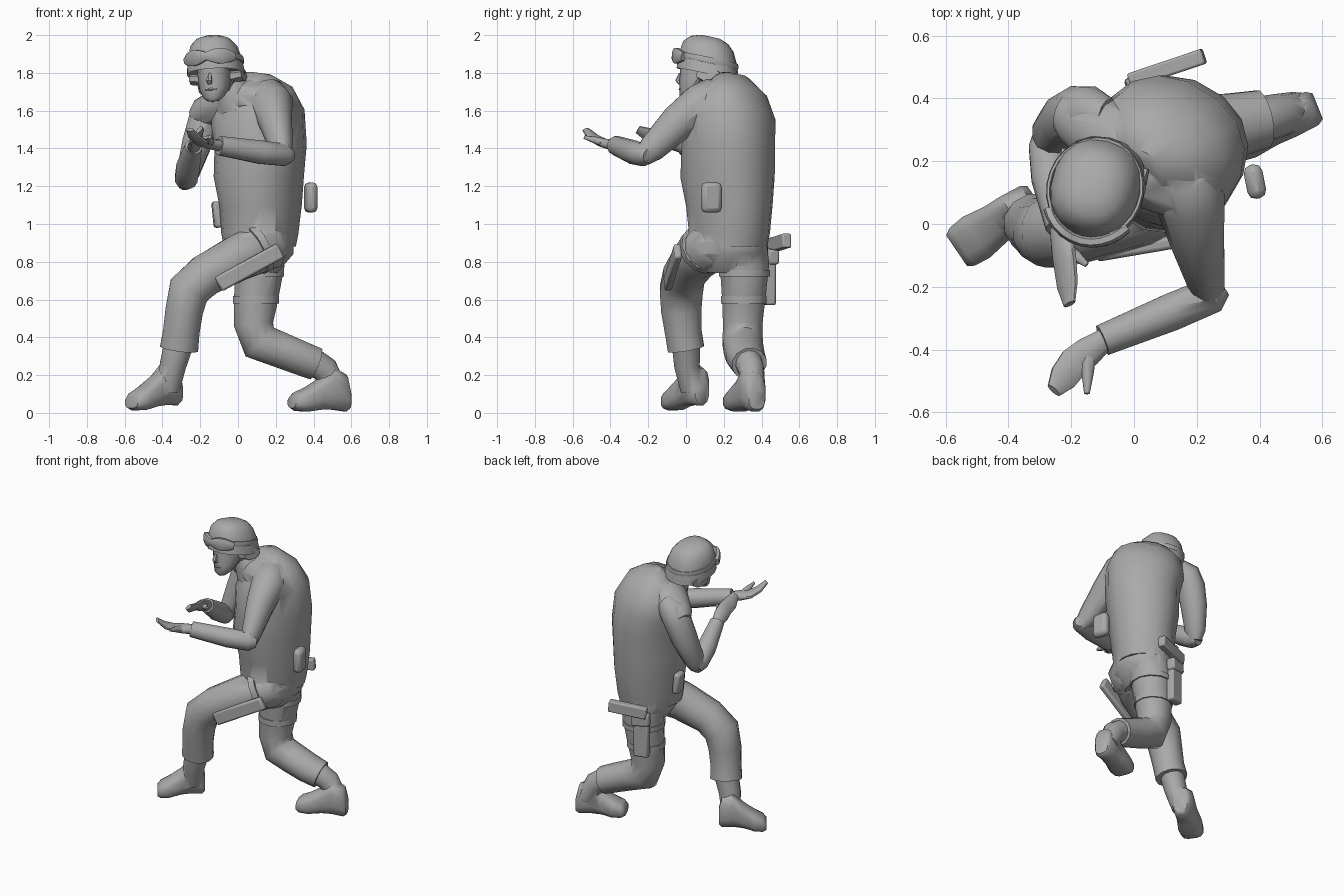
import bpy, bmesh, math
from mathutils import Vector, Matrix

if "Cube" in bpy.data.objects:
    bpy.data.objects.remove(bpy.data.objects["Cube"], do_unlink=True)

grey = bpy.data.materials.new("plain grey")
grey.use_nodes = True
GREY = (0.4, 0.4, 0.4, 1)
grey.diffuse_color = GREY
grey.node_tree.nodes["Principled BSDF"].inputs["Base Color"].default_value = GREY

X, Y, Z = Vector((1, 0, 0)), Vector((0, 1, 0)), Vector((0, 0, 1))


def shade(obj):
    bpy.ops.object.select_all(action="DESELECT")
    obj.select_set(True)
    bpy.context.view_layer.objects.active = obj
    bpy.ops.object.shade_smooth_by_angle(angle=math.radians(50))


def finish(name, bm, matrix=None, bevel=0):
    """Turn a bmesh into a shaded, coloured object."""
    bmesh.ops.recalc_face_normals(bm, faces=bm.faces)
    if matrix:
        bm.transform(matrix)
    mesh = bpy.data.meshes.new(name)
    bm.to_mesh(mesh)
    bm.free()
    mesh.materials.append(grey)
    obj = bpy.data.objects.new(name, mesh)
    bpy.context.collection.objects.link(obj)
    if bevel:
        mod = obj.modifiers.new("soft edges", "BEVEL")
        mod.width, mod.segments = bevel, 2
    shade(obj)
    return obj


def weld(name, base, *parts):
    """Unite overlapping parts into one clean skin."""
    base.name = name
    bpy.context.view_layer.objects.active = base
    for part in parts:
        mod = base.modifiers.new("union", "BOOLEAN")
        mod.operation, mod.solver, mod.object = "UNION", "EXACT", part
        bpy.ops.object.modifier_apply(modifier=mod.name)
        bpy.data.objects.remove(part, do_unlink=True)
    shade(base)


def tube(name, rings, hint=X, normal=None, sides=12, power=1.0, matrix=None):
    """Loft oval rings (x, y, z, half width along hint, half depth)."""
    bm = bmesh.new()
    centres = [Vector(r[:3]) for r in rings]
    loops = []
    for i, ring in enumerate(rings):
        along = normal or (centres[min(i + 1, len(rings) - 1)] - centres[max(i - 1, 0)])
        along = along.normalized()
        side = (hint - along * hint.dot(along)).normalized()
        other = along.cross(side)
        loop = []
        for k in range(sides):
            t = math.tau * (k + 0.5) / sides
            c, s = math.cos(t), math.sin(t)
            c, s = (math.copysign(abs(v) ** power, v) for v in (c, s))
            loop.append(bm.verts.new(centres[i] + side * c * ring[3] + other * s * ring[-1]))
        loops.append(loop)
    for a, b in zip(loops, loops[1:]):
        for k in range(sides):
            n = (k + 1) % sides
            bm.faces.new((a[k], a[n], b[n], b[k]))
    bm.faces.new(loops[0])
    bm.faces.new(loops[-1])
    return finish(name, bm, matrix)


def box(name, centre, size, along=X, up=Z, bevel=0.012):
    """Soft-edged box whose length follows a direction."""
    x = Vector(along).normalized()
    y = Vector(up).cross(x).normalized()
    turn = Matrix((x, y, x.cross(y))).transposed().to_4x4()
    bm = bmesh.new()
    bmesh.ops.create_cube(bm, size=1)
    finish(name, bm, Matrix.Translation(centre) @ turn @ Matrix.Diagonal((*size, 1)), bevel)


def strap(name, centre, axis, radius, width=0.04):
    """Short band around a limb."""
    c, d = Vector(centre), Vector(axis).normalized() * width / 2
    tube(name, [(*(c - d), radius, radius), (*(c + d), radius, radius)])


def boot(name, heel, toe, lift, shaft):
    """Flat-soled boot from heel to toe, with its ankle shaft."""
    heel, toe = Vector(heel), Vector(toe)
    run = toe - heel
    rings = []
    for s, w, low, high in ((0, .045, .015, .12), (.06, .058, 0, .2), (.3, .066, .01, .24),
                            (.5, .068, .01, .18), (.75, .08, 0, .13), (.93, .074, .005, .105),
                            (1, .06, .02, .08)):
        p = heel + run * s
        rings.append((p.x, p.y, (low + high) / 2 + lift * (1 - s) + .005, w, (high - low) / 2))
    foot = tube("foot", rings, hint=run.cross(Z), normal=run, power=0.7)
    weld(name, foot, tube("shaft", shaft))


# Uniform: bulky vest leaning to one side, hips, sleeves and trousers
vest = tube("vest", [(.115, .23, .88, .18, .2), (.115, .23, .95, .192, .215), (.12, .23, 1.1, .205, .23),
                     (.11, .22, 1.25, .225, .25), (.12, .225, 1.42, .235, .243),
                     (.105, .23, 1.56, .25, .23), (.075, .225, 1.66, .23, .185),
                     (.05, .205, 1.73, .16, .12), (.03, .18, 1.765, .08, .06)],
            hint=Vector((.86, -.5, 0)), sides=16, power=0.9)
yoke = tube("yoke", [(-.23, .36, 1.56, .05, .06), (-.19, .345, 1.58, .085, .09),
                     (-.06, .27, 1.64, .1, .125), (.08, .18, 1.66, .105, .15),
                     (.18, .12, 1.655, .1, .12), (.23, .1, 1.64, .06, .07)], hint=Z)
hips = tube("hips", [(.12, .23, .94, .18, .205), (.12, .23, .85, .178, .205), (.11, .23, .75, .1, .15)], sides=14)
collar = tube("collar", [(.0, .18, 1.64, .12, .12), (-.03, .16, 1.71, .095, .095), (-.05, .15, 1.75, .07, .075)])
left_upper = tube("left_upper_arm", [(.12, .2, 1.705, .06, .06), (.155, .15, 1.68, .1, .1),
                                     (.18, .08, 1.635, .115, .112), (.2, -.04, 1.54, .09, .1),
                                     (.23, -.18, 1.4, .062, .075), (.25, -.23, 1.35, .04, .05)])
left_fore = tube("left_forearm", [(.28, -.2, 1.36, .035, .035), (.25, -.225, 1.365, .06, .06),
                                  (.12, -.28, 1.38, .064, .062), (-.1, -.37, 1.415, .052, .052)], hint=Z)
right_upper = tube("right_upper_arm", [(-.08, .34, 1.65, .06, .06), (-.14, .35, 1.61, .09, .09),
                                       (-.18, .35, 1.54, .088, .092), (-.22, .33, 1.42, .08, .09),
                                       (-.265, .29, 1.27, .062, .072), (-.275, .275, 1.21, .04, .045)])
right_fore = tube("right_forearm", [(-.285, .3, 1.21, .035, .035), (-.275, .25, 1.235, .062, .06),
                                    (-.265, .15, 1.3, .064, .064), (-.235, -.01, 1.41, .047, .047)])
left_leg = tube("left_trouser", [(.21, .2, .91, .09, .09), (.16, .145, .89, .14, .135),
                                 (0, .05, .82, .128, .125), (-.17, -.01, .73, .115, .115),
                                 (-.26, -.025, .65, .118, .115), (-.285, -.025, .54, .11, .103),
                                 (-.3, -.015, .43, .1, .1), (-.312, 0, .34, .1, .105)], hint=Y)
right_leg = tube("right_trouser", [(.11, .29, .92, .14, .14), (.115, .31, .78, .135, .135),
                                   (.095, .305, .6, .118, .12), (.082, .3, .47, .108, .108),
                                   (.115, .3, .375, .11, .11), (.22, .305, .335, .108, .098),
                                   (.32, .315, .295, .105, .094), (.41, .335, .26, .095, .09)], hint=Y)
weld("uniform", vest, hips, left_leg, right_leg, yoke, collar, left_upper, left_fore, right_upper, right_fore)


def hand(name, wrist, knuckles, tips, thumb, across):
    """Open palm with closed fingers curling up, and a thumb."""
    w, k, t, th, a = (Vector(v) for v in (wrist, knuckles, tips, thumb, across))
    mid = w.lerp(k, .55)
    bend = k.lerp(t, .55) - Z * .012
    palm = tube(name, [(*w, .036, .032), (*mid, .05, .028), (*k, .052, .021), (*bend, .048, .017),
                       (*t, .026, .011)], hint=a, sides=10)
    weld(name, palm, tube("thumb", [(*mid, .026, .024), (*mid.lerp(th, .55), .019, .019),
                                    (*th, .009, .009)], hint=a, sides=8))


hand("left_hand", (-.09, -.365, 1.415), (-.19, -.44, 1.43), (-.255, -.53, 1.5), (-.15, -.54, 1.46), (.6, -.75, 0))
hand("right_hand", (-.235, 0, 1.4), (-.22, -.12, 1.46), (-.205, -.255, 1.5), (-.15, -.13, 1.46), (.5, .1, .6))

# Boots: left steps forward, right trails behind
boot("left_boot", (-.315, .085, 0), (-.565, -.085, 0), .035,
     [(-.315, 0, .36, .08, .077), (-.345, .005, .25, .072, .07), (-.37, .03, .12, .062, .06)])
boot("right_boot", (.585, .375, 0), (.285, .255, 0), 0,
     [(.39, .33, .27, .078, .074), (.46, .345, .23, .072, .07), (.52, .36, .12, .064, .062)])

# Belt pouches, thigh rig and holster
box("left_belt_pouch", (.385, .135, 1.14), (.06, .11, .16), (1, .2, 0), bevel=.025)
box("right_belt_pouch", (-.11, .24, 1.05), (.045, .09, .14), (1, .1, .1), bevel=.015)
box("left_thigh_sheath", (.06, -.07, .77), (.38, .04, .085), (.88, .15, .48))
strap("left_thigh_strap", (.1, .1, .87), (.8, .35, .4), .14)
strap("right_thigh_strap_lower", (.095, .305, .6), Z, .125)
strap("right_thigh_strap_upper", (.11, .31, .74), Z, .139, .035)
box("holster", (.035, .44, .7), (.1, .055, .26), (1, .25, 0))
box("holster_flap", (.035, .45, .83), (.12, .06, .08), (1, .3, -.1))
box("sidearm", (.105, .495, .9), (.25, .05, .075), (.95, .32, .1), bevel=.008)

# Head, built upright and then turned
tube("neck", [(-.05, .15, 1.7, .062, .065), (-.08, .12, 1.79, .06, .065)])
HEAD = Matrix.Translation((-.115, .11, 1.765)) @ Matrix.Rotation(math.radians(-14), 4, "Z") \
    @ Matrix.Rotation(math.radians(-5), 4, "Y")
tube("face", [(0, -.105, -.115, .03, .025), (0, -.09, -.095, .055, .055), (0, -.06, -.05, .078, .085),
              (0, -.04, .01, .086, .106), (0, -.03, .06, .088, .115)], normal=Z, matrix=HEAD)
tube("nose", [(0, -.14, .035, .01, .012), (0, -.156, -.005, .016, .016), (0, -.145, -.025, .012, .01)],
     normal=Z, sides=6, matrix=HEAD)
tube("mouth", [(-.03, -.128, -.055, .006, .01), (0, -.142, -.052, .008, .01), (.03, -.128, -.055, .006, .01)],
     hint=Z, sides=6, matrix=HEAD)
rim = Vector((0, .2, 1))
tube("helmet", [(0, .005, .035, .14, .15), (0, .005, .025, .152, .168), (0, .005, .06, .148, .164),
                (0, .005, .12, .139, .153), (0, .005, .175, .122, .136), (0, .01, .21, .09, .102),
                (0, .015, .226, .045, .055)], normal=rim, sides=18, power=.88, matrix=HEAD)


def around(start, end, steps, wide, deep, lift):
    """Points on the helmet wall, angle zero at the front."""
    for i in range(steps + 1):
        t = math.radians(start + (end - start) * i / steps)
        y = -math.cos(t) * deep
        yield math.sin(t) * wide, y, lift - .2 * y


tube("goggle_band", [(*p, .018, .008) for p in around(40, 320, 20, .148, .16, .1)],
     hint=Z, sides=6, matrix=HEAD)
tube("goggles", [(*p, .022 + .022 * abs(math.sin(math.pi * i / 5)), .018)
                 for i, p in enumerate(around(-56, 56, 10, .155, .172, .09))],
     hint=Z, sides=8, power=.7, matrix=HEAD)
for side, label in ((1, "left"), (-1, "right")):
    tube(label + "_ear_cover", [(side * .08, .04, .01, .07, .04), (side * .142, .04, .015, .065, .035)],
         hint=Y, sides=8, matrix=HEAD)
    tube(label + "_chin_strap", [(side * .11, .01, .03, .008, .005), (side * .08, -.06, -.06, .008, .005),
                                 (0, -.12, -.118, .008, .005)], hint=Y, sides=6, matrix=HEAD)
